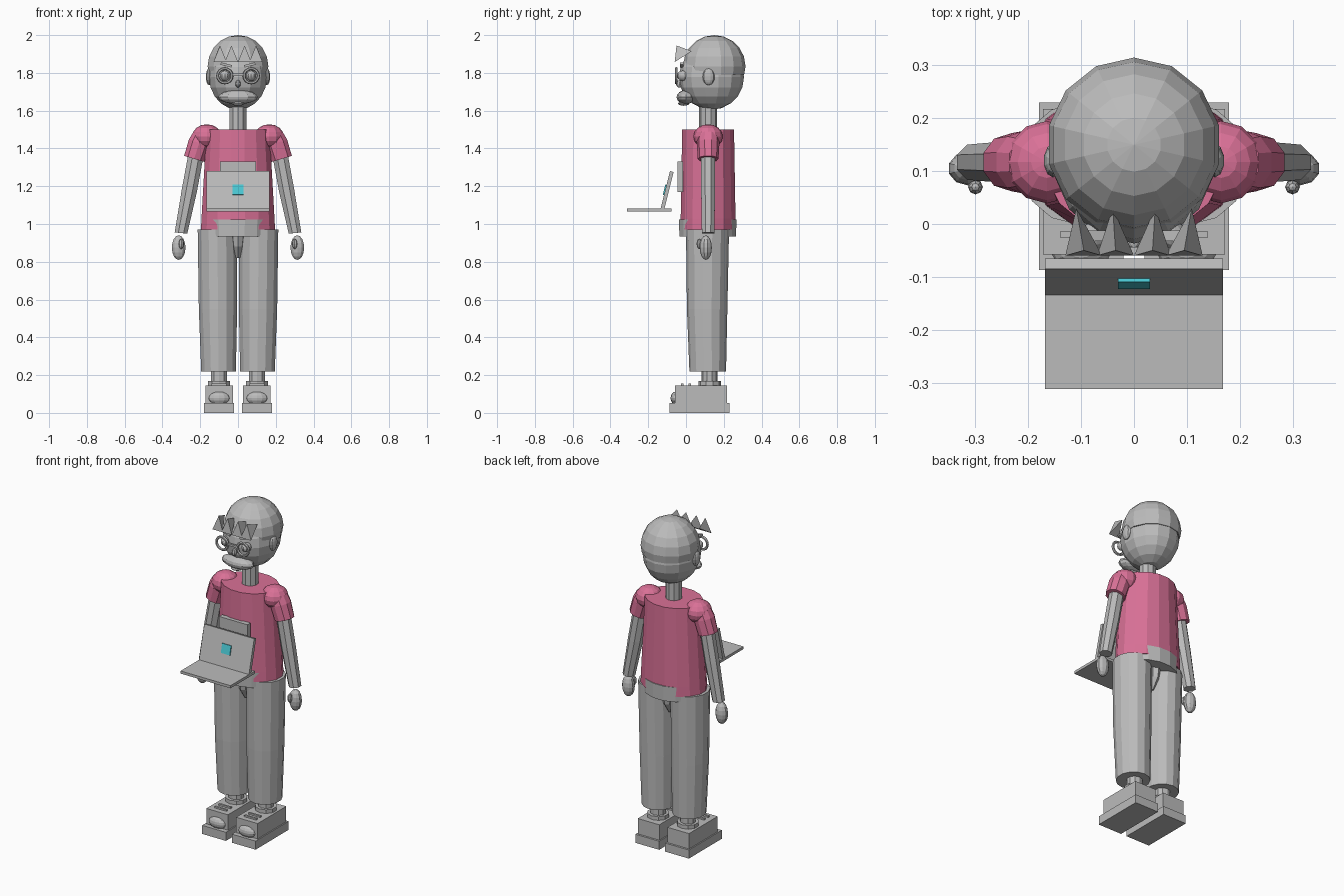
import bpy, bmesh, math
from mathutils import Matrix, Vector

if "Cube" in bpy.data.objects:
    bpy.data.objects.remove(bpy.data.objects["Cube"])


def material(name, rgb):
    m = bpy.data.materials.new(name)
    m.diffuse_color = (*rgb, 1)
    m.use_nodes = True
    m.node_tree.nodes["Principled BSDF"].inputs["Base Color"].default_value = m.diffuse_color
    return m


GREY = material("grey", (0.50, 0.50, 0.50))
PINK = material("pink", (0.70, 0.165, 0.31))
CYAN = material("cyan", (0.07, 0.58, 0.66))


def finish(name, bm, mat):
    bmesh.ops.recalc_face_normals(bm, faces=bm.faces[:])
    me = bpy.data.meshes.new(name)
    bm.to_mesh(me)
    bm.free()
    me.materials.append(mat)
    ob = bpy.data.objects.new(name, me)
    bpy.context.collection.objects.link(ob)
    return ob


def loft(name, rings, sides=12, mat=GREY):
    """Closed tube through rings of (x, y, z, rx, ry, tilt)."""
    bm = bmesh.new()
    loops = []
    for x, y, z, rx, ry, tilt in rings:
        loop = []
        for i in range(sides):
            a = 2 * math.pi * (i + 0.5) / sides
            dx = rx * math.cos(a)
            loop.append(bm.verts.new((x + dx, y + ry * math.sin(a), z + dx * tilt)))
        loops.append(loop)
    for lo, hi in zip(loops, loops[1:]):
        for i in range(sides):
            j = (i + 1) % sides
            bm.faces.new((lo[i], lo[j], hi[j], hi[i]))
    bm.faces.new(loops[0])
    bm.faces.new(loops[-1])
    return finish(name, bm, mat)


def ball(name, centre, radii, seg=12, rings=8, mat=GREY, cut=None):
    """Faceted ellipsoid, optionally closed flat below height cut."""
    bm = bmesh.new()
    bmesh.ops.create_uvsphere(bm, u_segments=seg, v_segments=rings, radius=1)
    bmesh.ops.transform(bm, matrix=Matrix.Translation(centre) @ Matrix.Diagonal((*radii, 1)),
                        verts=bm.verts[:])
    if cut is not None:
        bmesh.ops.bisect_plane(bm, geom=bm.verts[:] + bm.edges[:] + bm.faces[:],
                               plane_co=(0, 0, cut), plane_no=(0, 0, 1), clear_inner=True)
        bmesh.ops.holes_fill(bm, edges=[e for e in bm.edges if e.is_boundary], sides=0)
    return finish(name, bm, mat)


def box(name, centre, size, mat=GREY, rot=(0, 0, 0)):
    bm = bmesh.new()
    bmesh.ops.create_cube(bm, size=1)
    r = Matrix.Rotation(rot[1], 4, 'Y') @ Matrix.Rotation(rot[0], 4, 'X')
    bmesh.ops.transform(bm, matrix=Matrix.Translation(centre) @ r @ Matrix.Diagonal((*size, 1)),
                        verts=bm.verts[:])
    return finish(name, bm, mat)


def ring(name, centre, major, minor):
    """Torus facing the front."""
    bpy.ops.mesh.primitive_torus_add(location=centre, rotation=(math.pi / 2, 0, 0),
                                     major_radius=major, minor_radius=minor,
                                     major_segments=16, minor_segments=6)
    ob = bpy.context.object
    ob.name = name
    ob.data.materials.append(GREY)


# Head, hair cap and neck
ball("head", (0, 0.135, 1.777), (0.157, 0.172, 0.172), 14, 10)
ball("hair_cap", (0, 0.15, 1.835), (0.165, 0.165, 0.165), 14, 10, cut=1.79)
loft("neck", [(0, 0.117, 1.48, 0.047, 0.047, 0), (0, 0.117, 1.65, 0.047, 0.047, 0)], 10)

# Face
ball("moustache", (0, 0.0, 1.672), (0.105, 0.05, 0.037), 12, 8)
ball("mouth", (0, -0.012, 1.638), (0.035, 0.03, 0.012), 8, 6)
ball("nose", (0, -0.035, 1.742), (0.014, 0.018, 0.02), 8, 6)
box("glasses_bridge", (0, -0.05, 1.79), (0.06, 0.012, 0.012))

# Hair spikes over the forehead
for n, x in enumerate((-0.095, -0.035, 0.035, 0.095)):
    bm = bmesh.new()
    pts = [(x, -0.05, 1.945), (x * 1.15, 0.03, 1.915),
           (x - 0.035, -0.06, 1.857), (x + 0.035, -0.06, 1.857)]
    v = [bm.verts.new(p) for p in pts]
    for f in ((0, 1, 2), (0, 2, 3), (0, 3, 1), (1, 3, 2)):
        bm.faces.new([v[i] for i in f])
    finish(f"fringe_spike_{n + 1}", bm, GREY)

# Shirt, waistband, crotch and chest panel
loft("shirt", [(0, 0.117, 0.97, 0.20, 0.148, 0), (0, 0.117, 1.03, 0.197, 0.148, 0),
               (0, 0.117, 1.50, 0.17, 0.14, 0)], 16, PINK)
loft("waistband", [(0, 0.115, 0.935, 0.18, 0.153, 0), (0, 0.115, 1.025, 0.185, 0.155, 0)], 16)
loft("crotch", [(0, 0.115, 0.82, 0.02, 0.05, 0), (0, 0.115, 0.88, 0.037, 0.09, 0),
                (0, 0.115, 0.95, 0.05, 0.10, 0)], 10)
box("chest_panel", (0, -0.03, 1.25), (0.19, 0.03, 0.16))

# Laptop held in front
TILT = math.radians(-14)
box("laptop_base", (0, -0.195, 1.073), (0.336, 0.235, 0.016))
screen = Vector((0, -0.10, 1.178))
box("laptop_screen", screen, (0.336, 0.02, 0.205), rot=(TILT, 0, 0))
normal = Matrix.Rotation(TILT, 3, 'X') @ Vector((0, -1, 0))
box("laptop_badge", screen + normal * 0.012, (0.06, 0.009, 0.055), CYAN, (TILT, 0, 0))

for side, s in (("left", -1), ("right", 1)):
    # Ear, eye, brow and glasses rim
    ball(f"{side}_ear", (s * 0.153, 0.12, 1.78), (0.018, 0.032, 0.045), 10, 8)
    ball(f"{side}_eye", (s * 0.07, -0.018, 1.785), (0.027, 0.03, 0.027), 10, 8)
    box(f"{side}_brow", (s * 0.062, -0.022, 1.842), (0.06, 0.02, 0.013), rot=(0, -s * 0.25, 0))
    ring(f"{side}_glasses_rim", (s * 0.07, -0.052, 1.785), 0.038, 0.008)

    # Shoulder, sleeve and arm
    ball(f"{side}_shoulder", (s * 0.165, 0.117, 1.463), (0.078, 0.078, 0.065), 12, 8, PINK)
    t = s * 0.3
    loft(f"{side}_sleeve", [(s * 0.188, 0.117, 1.475, 0.05, 0.055, t),
                            (s * 0.205, 0.117, 1.43, 0.058, 0.06, t),
                            (s * 0.232, 0.117, 1.345, 0.056, 0.055, t)], 10, PINK)
    t = s * 0.2
    loft(f"{side}_arm", [(s * 0.22, 0.117, 1.38, 0.043, 0.04, t),
                         (s * 0.257, 0.117, 1.18, 0.043, 0.04, t),
                         (s * 0.302, 0.117, 0.952, 0.036, 0.036, s * 0.1)], 8)

    # Hand and thumb
    ball(f"{side}_hand", (s * 0.314, 0.105, 0.875), (0.038, 0.032, 0.065), 10, 8)
    ball(f"{side}_thumb", (s * 0.30, 0.07, 0.895), (0.014, 0.014, 0.028), 8, 6)

    # Trouser leg
    loft(f"{side}_trouser_leg", [(s * 0.103, 0.115, 0.22, 0.094, 0.097, 0),
                                 (s * 0.106, 0.112, 0.55, 0.104, 0.107, 0),
                                 (s * 0.109, 0.114, 0.972, 0.107, 0.114, 0)], 14)

    # Ankle, collar and shoe
    loft(f"{side}_ankle", [(s * 0.1, 0.125, 0.13, 0.045, 0.042, 0),
                           (s * 0.1, 0.125, 0.26, 0.045, 0.042, 0)], 10)
    loft(f"{side}_shoe_collar", [(s * 0.1, 0.125, 0.14, 0.062, 0.06, 0),
                                 (s * 0.1, 0.125, 0.168, 0.062, 0.06, 0)], 10)
    box(f"{side}_shoe_upper", (s * 0.1, 0.08, 0.098), (0.145, 0.275, 0.095))
    box(f"{side}_sole", (s * 0.1, 0.071, 0.026), (0.16, 0.317, 0.052))
    ball(f"{side}_toe_cap", (s * 0.1, -0.052, 0.078), (0.058, 0.03, 0.035), 12, 8)
    for k in range(2):
        box(f"{side}_lace_{k + 1}", (s * 0.1, -0.02 + 0.04 * k, 0.149), (0.08, 0.012, 0.012))
